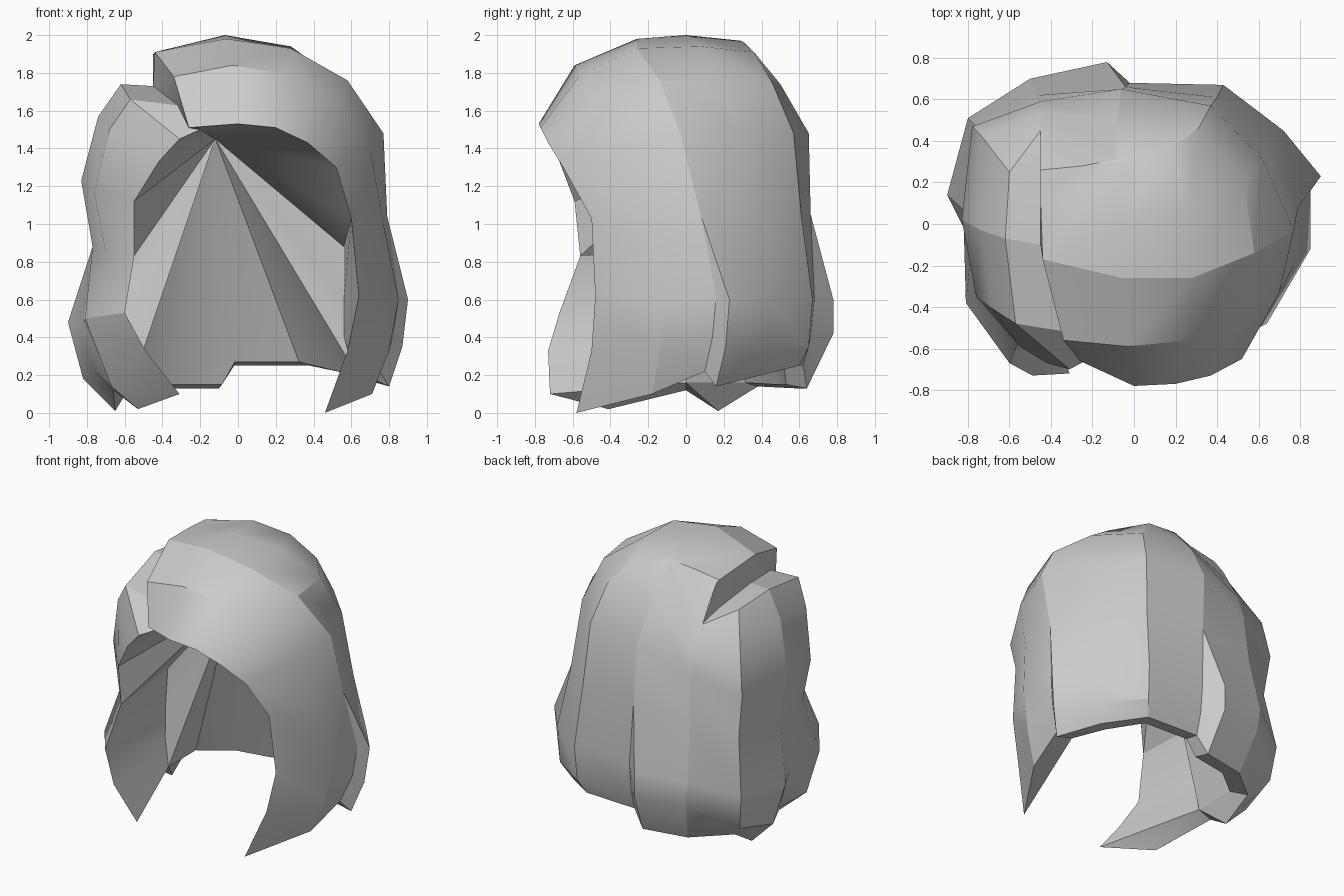
import bpy
import bmesh
from mathutils import Vector

if "Cube" in bpy.data.objects:
    bpy.data.objects.remove(bpy.data.objects["Cube"], do_unlink=True)

# Single flat hair colour
hair = bpy.data.materials.new("hair grey")
hair.use_nodes = True
hair_colour = (0.6, 0.6, 0.6, 1)
hair.diffuse_color = hair_colour
hair.node_tree.nodes["Principled BSDF"].inputs["Base Color"].default_value = hair_colour


def finish(name, bm, away_from):
    """Weld the mesh, face it away from a point and make the object."""
    bmesh.ops.remove_doubles(bm, verts=bm.verts, dist=0.001)
    bmesh.ops.recalc_face_normals(bm, faces=bm.faces)
    origin = Vector(away_from)
    facing = sum(face.normal.dot(face.calc_center_median() - origin) * face.calc_area()
                 for face in bm.faces)
    if facing < 0:
        bmesh.ops.reverse_faces(bm, faces=bm.faces)
    mesh = bpy.data.meshes.new(name)
    bm.to_mesh(mesh)
    bm.free()
    mesh.materials.append(hair)
    part = bpy.data.objects.new(name, mesh)
    bpy.context.collection.objects.link(part)
    bpy.ops.object.select_all(action="DESELECT")
    part.select_set(True)
    bpy.context.view_layer.objects.active = part
    bpy.ops.object.shade_smooth_by_angle(angle=0.5)


def loft(name, strands, away_from=(0, 0, 1)):
    """Skin a lock of hair across neighbouring strands."""
    bm = bmesh.new()
    rows = [[bm.verts.new(point) for point in strand] for strand in strands]
    for left, right in zip(rows, rows[1:]):
        for i in range(len(left) - 1):
            bm.faces.new((left[i], left[i + 1], right[i + 1], right[i]))
    finish(name, bm, away_from)


def fan(name, centre, edge, away_from):
    """Triangles from one point to each segment of an edge."""
    bm = bmesh.new()
    hub = bm.verts.new(centre)
    ring = [bm.verts.new(point) for point in edge]
    for a, b in zip(ring, ring[1:]):
        bm.faces.new((hub, a, b))
    finish(name, bm, away_from)


def tips(*strands):
    return [strand[-1] for strand in strands]


def inset(point):
    """Matching point on the inner side of the hem."""
    x, y, z = point
    return (x * .85, y * .83, z + .02)


# Strands on the left and back, from the parting down to the hem
fringe = [(-.26, -.66, 1.51), (0, -.78, 1.53), (.2, -.77, 1.51),
          (.37, -.73, 1.43), (.52, -.65, 1.3), (.6, -.5, 1.03),
          (.64, -.48, .62), (.58, -.5, .33), (.46, -.58, 0)]
temple = [(-.34, -.56, 1.78), (-.03, -.59, 1.84), (.27, -.56, 1.79),
          (.52, -.47, 1.66), (.7, -.33, 1.4), (.77, -.2, 1),
          (.85, -.12, .6), (.8, -.14, .33), (.71, -.18, .1)]
ear = [(-.44, -.17, 1.91), (-.06, -.26, 1.98), (.28, -.26, 1.93),
       (.58, -.14, 1.76), (.77, -.03, 1.48), (.79, .08, 1.04),
       (.85, .16, .62), (.82, .14, .4), (.75, .1, .22)]
ear_step = ear[:6] + [(.9, .23, .6), (.87, .21, .35), (.8, .16, .14)]
left_nape = [(-.44, -.17, 1.91), (-.07, 0, 2), (.28, .08, 1.94),
             (.53, .19, 1.76), (.62, .31, 1.48), (.65, .4, 1),
             (.72, .45, .6), (.7, .45, .33), (.62, .4, .2)]
back_left = [(-.45, .1, 1.9), (-.07, .29, 1.97), (.17, .36, 1.91),
             (.31, .46, 1.74), (.37, .57, 1.48), (.4, .61, 1.05),
             (.43, .67, .6), (.42, .65, .35), (.38, .6, .25)]
back = [(-.45, .26, 1.89), (-.25, .28, 1.93), (-.09, .31, 1.96),
        (-.08, .5, 1.74), (-.06, .65, 1.48), (-.04, .66, 1.05),
        (-.02, .68, .6), (-.02, .66, .4), (-.02, .62, .25)]
back_step = back[:6] + [(-.13, .78, .6), (-.13, .78, .42), (-.1, .64, .13)]
notch = [(-.45, .29, 1.88), (-.45, .38, 1.76), (-.45, .45, 1.64),
         (-.45, .53, 1.5), (-.45, .59, 1.32), (-.47, .62, 1),
         (-.5, .7, .6), (-.48, .69, .42), (-.42, .58, .13)]

# Strands on the right, below the parting
right_back = [(-.45, .44, 1.65)] + notch[2:]
right_nape = [(-.45, .25, 1.69), (-.6, .25, 1.71), (-.74, .43, 1.46),
              (-.78, .47, 1.2), (-.74, .45, .9), (-.8, .51, .5),
              (-.77, .48, .25), (-.66, .38, .14)]
right_ear = [(-.45, -.1, 1.73), (-.62, -.07, 1.74), (-.74, -.03, 1.57),
             (-.83, .02, 1.23), (-.77, .02, .88), (-.82, -.02, .48),
             (-.76, 0, .22), (-.66, 0, .12)]
right_ear_step = right_ear[:5] + [(-.9, .14, .48), (-.82, .17, .18), (-.65, .17, .01)]
right_temple = [(-.32, -.52, 1.63), (-.57, -.48, 1.66), (-.68, -.41, 1.5),
                (-.76, -.35, 1.16), (-.7, -.34, .85), (-.81, -.38, .5),
                (-.67, -.43, .14), (-.53, -.41, .02)]
right_fringe = [(-.2, -.64, 1.5), (-.31, -.7, 1.45), (-.42, -.67, 1.33),
                (-.55, -.59, 1.12), (-.55, -.56, .83), (-.6, -.67, .53),
                (-.49, -.73, .33), (-.31, -.72, .1)]

# Outer locks, each overlapping the next with a stepped edge
loft("left_front_lock", [fringe, temple, ear])
loft("left_back_lock", [ear, ear_step, left_nape, back_left, back])
loft("back_lock", [back, back_step, notch])
loft("right_back_lock", [right_back, right_nape, right_ear_step])
loft("right_front_lock", [right_ear_step, right_ear, right_temple, right_fringe])

# Wall of the parting, between the raised crown and the right side
upper = [strand[0] for strand in (fringe, temple, ear, back, notch)]
lower = [strand[0] for strand in (right_fringe, right_temple, right_ear,
                                  right_nape, right_back)]
loft("parting_wall", [upper, lower], away_from=(1, 0, 1.7))

# Inner sides of the front locks
left_inner = [(.56, .05, .88), (.56, .07, .6), (.56, .1, .4), (.62, .1, .22)]
right_inner = [(-.6, .05, .85), (-.62, .05, .55), (-.6, .02, .35), (-.56, 0, .16)]
loft("left_inner_side", [fringe[5:], left_inner], away_from=(2, 0, .5))
loft("right_inner_side", [right_fringe[4:], right_inner], away_from=(-2, 0, .5))

# Ceiling and back wall inside, fanned from a point under the crown
hub = (-.12, .1, 1.45)
back_hem = tips(left_nape, back_left, back, back_step, right_back, right_nape)
inner_back_hem = [inset(point) for point in back_hem]
fan("inner_ceiling", hub,
    [right_inner[0]] + right_fringe[4::-1] + fringe[:6] + [left_inner[0]], (0, .5, 3))
fan("inner_back_wall", hub, left_inner + inner_back_hem + right_inner[::-1], (0, 2, 1))

# Underside strip closing the hem between the locks and the lining
outer_hem = (tips(fringe, temple, ear, ear_step) + back_hem
             + tips(right_ear_step, right_ear, right_temple, right_fringe))
inner_hem = ([fringe[-1]] + [left_inner[-1]] * 3 + inner_back_hem
             + [right_inner[-1]] * 3 + [right_fringe[-1]])
loft("hem_underside", [outer_hem, inner_hem], away_from=(0, 0, 3))
